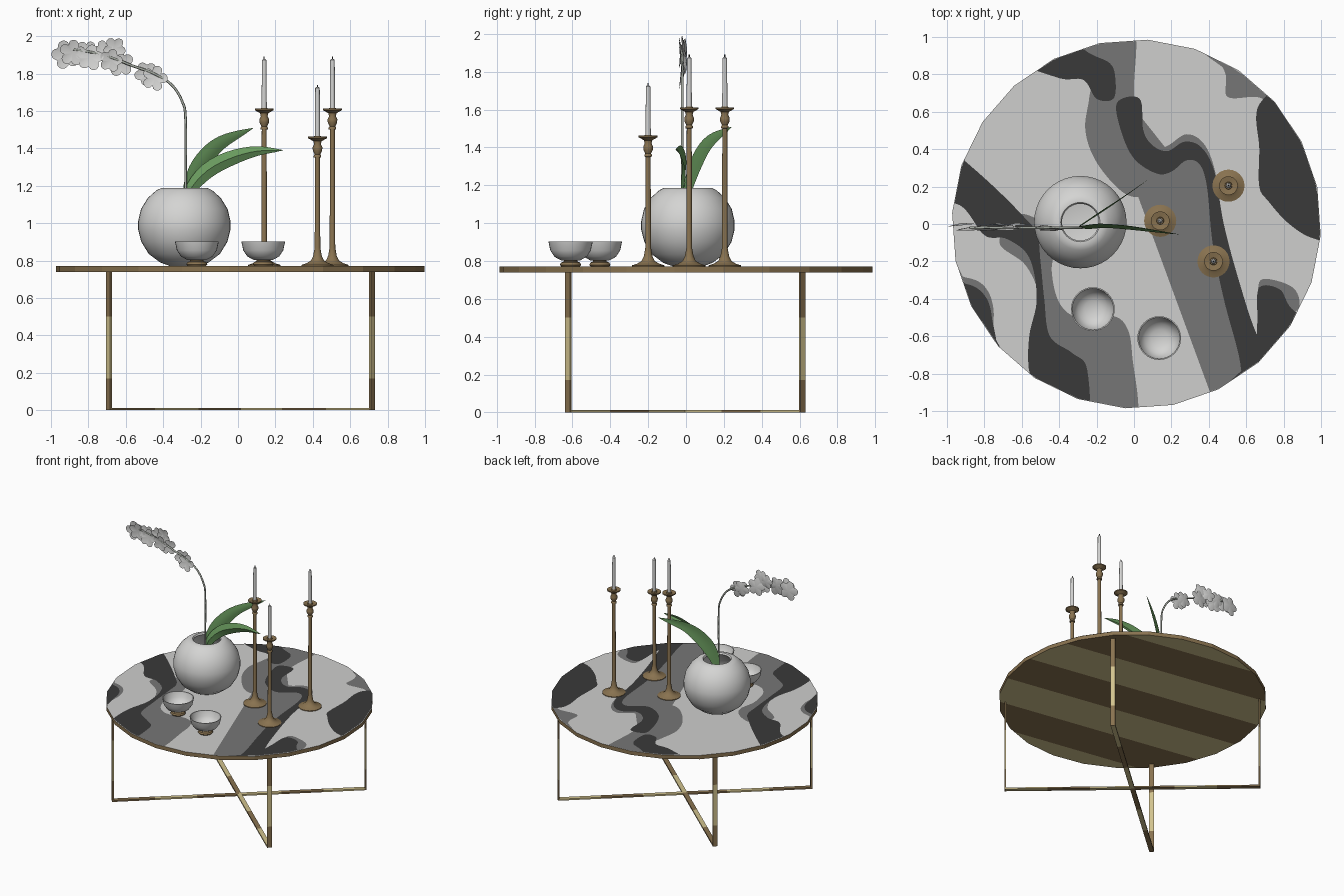
import bpy, bmesh, math
from mathutils import Vector

if "Cube" in bpy.data.objects:
    bpy.data.objects.remove(bpy.data.objects["Cube"])

def mat(name, r, g, b):
    m = bpy.data.materials.new(name)
    m.diffuse_color = (r, g, b, 1)
    m.use_nodes = True
    m.node_tree.nodes["Principled BSDF"].inputs["Base Color"].default_value = m.diffuse_color
    return m

LIGHT = mat("light_marble", .62, .62, .61)
MID = mat("mid_marble", .18, .18, .18)
DARK = mat("dark_marble", .042, .042, .042)
GOLD = mat("dark_gold", .25, .17, .08)
PALE = mat("pale_gold", .64, .54, .27)
WHITE = mat("white_ceramic", .66, .66, .65)
GREEN = mat("leaf_green", .14, .32, .11)
STEM = mat("stem_grey_green", .40, .43, .38)

def finish(name, bm, mats, smooth=None, recalc=True):
    if recalc:
        bmesh.ops.recalc_face_normals(bm, faces=bm.faces[:])
    me = bpy.data.meshes.new(name)
    bm.to_mesh(me)
    bm.free()
    for m in mats:
        me.materials.append(m)
    ob = bpy.data.objects.new(name, me)
    bpy.context.collection.objects.link(ob)
    if smooth:
        bpy.ops.object.select_all(action='DESELECT')
        ob.select_set(True)
        bpy.context.view_layer.objects.active = ob
        bpy.ops.object.shade_smooth_by_angle(angle=math.radians(smooth))
    return ob

def lathe(name, cx, cy, profile, m, n=24, smooth=40):
    bm = bmesh.new()
    rings = [[bm.verts.new((cx + r * math.cos(2 * math.pi * i / n), cy + r * math.sin(2 * math.pi * i / n), z))
              for i in range(n)] for r, z in profile]
    for a, b in zip(rings, rings[1:]):
        for i in range(n):
            j = (i + 1) % n
            bm.faces.new((a[i], a[j], b[j], b[i]))
    bmesh.ops.remove_doubles(bm, verts=bm.verts[:], dist=1e-5)
    return finish(name, bm, [m], smooth)

def spline(pts, t):
    # Catmull-Rom through open list, t in 0..1
    p = [Vector(q) for q in pts]
    p = [2 * p[0] - p[1]] + p + [2 * p[-1] - p[-2]]
    s = min(t * (len(pts) - 1), len(pts) - 1.0001)
    i, f = int(s), s - int(s)
    a, b, c, d = p[i:i + 4]
    return .5 * (2 * b + (c - a) * f + (2 * a - 5 * b + 4 * c - d) * f * f + (3 * b - a - 3 * c + d) * f ** 3)

# ---- round table top: gold rim, striped underside, light marble top
CX, R, N, A0 = .013, .987, 24, math.radians(-3.5)
STEP = 2 * math.pi / N
bm = bmesh.new()
ring = [bm.verts.new((CX + R * math.cos(A0 + i * STEP), R * math.sin(A0 + i * STEP), .74)) for i in range(N)]
base = bm.faces.new(ring)
top = bmesh.ops.extrude_face_region(bm, geom=[base])['geom']
bmesh.ops.translate(bm, verts=[v for v in top if isinstance(v, bmesh.types.BMVert)], vec=(0, 0, .031))
across = Vector((.17, .985, 0))
for k in (-.825, -.495, -.165, .165, .495, .825):
    low = [f for f in bm.faces if f.calc_center_median().z < .741]
    geom = set(low) | {e for f in low for e in f.edges} | {v for f in low for v in f.verts}
    bmesh.ops.bisect_plane(bm, geom=list(geom), plane_co=across * k, plane_no=across)
for f in bm.faces:
    c = f.calc_center_median()
    if c.z > .77:
        f.material_index = 2
    elif c.z < .741:
        f.material_index = round(c.dot(across) / .33) % 2
finish("table_top", bm, [GOLD, PALE, LIGHT])

# ---- marble veins: thin sheets clamped to the table edge
def vein(name, pts, m, z):
    bm = bmesh.new()
    loop, n = pts[-2:] + pts + pts[:2], len(pts)
    vs = []
    for k in range(n * 8):
        p = spline(loop, (2 + k / 8) / (len(loop) - 1))
        x, y = p.x - CX, p.y
        a = math.atan2(y, x)
        lim = .997 * R * math.cos(STEP / 2) / math.cos((a - A0) % STEP - STEP / 2)
        s = min(1, lim / math.hypot(x, y))
        vs.append(bm.verts.new((CX + x * s, y * s, z)))
    f = bm.faces.new(vs)
    f.normal_update()
    if f.normal.z < 0:
        f.normal_flip()
    bmesh.ops.triangulate(bm, faces=[f], ngon_method='EAR_CLIP')
    finish(name, bm, [m], recalc=False)

mids = [
    [(-.3, 1.1), (-.22, .85), (-.24, .67), (-.26, .5), (-.2, .33), (-.06, .17), (.06, .15), (.2, .24), (.31, .23),
     (.34, .1), (.39, -.3), (.44, -.6), (.48, -.9), (.5, -1.1), (.65, -.95), (.58, -.5), (.46, 0), (.44, .25),
     (.38, .42), (.28, .48), (.15, .41), (.03, .5), (0, .7), (-.01, 1.1)],
    [(-.62, .05), (-.48, 0), (-.42, -.1), (-.44, -.25), (-.4, -.42), (-.3, -.5), (-.12, -.49), (-.04, -.55),
     (-.01, -.7), (0, -1.1), (-.35, -1.1), (-.45, -.7), (-.5, -.4), (-.58, -.22), (-.72, -.1)],
    [(-1.1, -.29), (-.88, -.29), (-.78, -.36), (-.75, -.5), (-.8, -.6), (-1.1, -.5)],
    [(.43, 1.0), (.49, .8), (.5, .68), (.65, .68), (.76, .66), (.9, .8)],
    [(.67, -.31), (.75, -.3), (.86, -.35), (.88, -.45), (.78, -.5), (.68, -.45)],
]
darks = [
    [(-.6, .88), (-.42, 1.05), (-.25, .92), (-.13, .86), (-.1, .78), (-.11, .67), (-.2, .67), (-.27, .77), (-.4, .78)],
    [(-.09, .65), (-.07, .5), (0, .35), (.12, .27), (.2, .28), (.28, .34), (.35, .32), (.39, .2), (.42, -.1),
     (.48, -.4), (.56, -.7), (.62, -1), (.8, -.85), (.66, -.6), (.56, -.3), (.48, 0), (.43, .28), (.36, .41),
     (.27, .44), (.18, .39), (.1, .42), (.05, .5), (.03, .67)],
    [(-1.05, .45), (-.92, .35), (-.75, .2), (-.6, .05), (-.52, -.05), (-.5, -.2), (-.48, -.4), (-.45, -.6),
     (-.33, -.69), (-.25, -.78), (-.26, -1.1), (-.5, -1.1), (-.56, -.8), (-.56, -.6), (-.52, -.4), (-.56, -.18),
     (-.68, -.08), (-.8, -.06), (-.93, .1), (-1.15, .15)],
    [(-1.1, -.32), (-.9, -.32), (-.8, -.38), (-.76, -.5), (-.76, -.72), (-1.1, -.65)],
    [(.67, .64), (.67, .4), (.67, .2), (.72, .12), (.83, 0), (.97, -.08), (1.2, -.1), (1.2, .4), (.9, .75)],
    [(.67, -.34), (.78, -.35), (.84, -.45), (1, -.6), (.8, -.85), (.67, -.68), (.66, -.5)],
]
for i, p in enumerate(mids):
    vein(f"mid_vein_{i}", p, MID, .7725)
for i, p in enumerate(darks):
    vein(f"dark_vein_{i}", p, DARK, .774)

# ---- two crossing flat-bar frames with pale bands
def bar(name, a, b, wide, thick):
    a, b = Vector(a), Vector(b)
    d = (b - a).normalized()
    thick = Vector(thick)
    wide = Vector(wide)
    cuts = max(1, round((b - a).length / .33)) if abs(d.z) < .5 else 0
    ts = [k / cuts for k in range(cuts + 1)] if cuts else [0, .17 / .74, .5 / .74, 1]
    bm = bmesh.new()
    rings = [[bm.verts.new(a.lerp(b, t) + wide * s + thick * u) for s, u in ((-1, -1), (1, -1), (1, 1), (-1, 1))]
             for t in ts]
    for k, (p, q) in enumerate(zip(rings, rings[1:])):
        for i in range(4):
            j = (i + 1) % 4
            bm.faces.new((p[i], p[j], q[j], q[i])).material_index = k % 2
    bm.faces.new(rings[0])
    bm.faces.new(rings[-1])
    finish(name, bm, [GOLD, PALE])

for k, sy in enumerate((1, -1)):
    u = Vector((.704, .618 * sy, 0))
    d = u.normalized()
    side = Vector((-d.y, d.x, 0)) * .0175
    c = Vector((CX, -.004, 0))
    for s in (1, -1):
        p = c + u * s
        bar(f"leg_{k}_{s}", p, p + Vector((0, 0, .741)), side, d * .006)
    bar(f"floor_bar_{k}", c - u + Vector((0, 0, .006)), c + u + Vector((0, 0, .006)), side, (0, 0, .006))

# ---- round vase
lathe("vase", -.287, .01, [(0, .772), (.08, .772), (.13, .79), (.19, .835), (.23, .90), (.247, .965), (.247, 1.01),
      (.232, 1.075), (.195, 1.135), (.15, 1.175), (.125, 1.187), (.105, 1.187), (.098, 1.175), (.15, 1.13),
      (.21, 1.05), (.22, .96), (.17, .85), (0, .80)], WHITE, 40)

# ---- two bowls on gold feet
for i, (x, y) in enumerate(((-.22, -.455), (.135, -.61))):
    lathe(f"bowl_foot_{i}", x, y, [(0, .772), (.05, .772), (.056, .78), (.05, .792), (.036, .797), (.036, .808), (0, .808)], GOLD)
    lathe(f"bowl_{i}", x, y, [(0, .802), (.05, .803), (.085, .822), (.107, .855), (.117, .902), (.111, .902),
          (.1, .86), (.078, .831), (.045, .814), (0, .81)], WHITE, 32)

# ---- three candlesticks with candles
for i, (x, y, h) in enumerate(((.14, .017, 1.61), (.505, .205, 1.61), (.425, -.2, 1.46))):
    lathe(f"candlestick_{i}", x, y, [(0, .772), (.086, .772), (.086, .777), (.06, .785), (.035, .80), (.023, .825),
          (.015, .87), (.013, h - .11), (.02, h - .108), (.02, h - .1), (.015, h - .092), (.025, h - .072),
          (.026, h - .055), (.018, h - .038), (.022, h - .022), (.05, h - .006), (.05, h + .002), (.02, h - .004),
          (.018, h + .006), (0, h + .006)], GOLD)
    lathe(f"candle_{i}", x, y, [(0, h), (.014, h), (.012, h + .262), (.006, h + .268), (0, h + .268)], WHITE, 16)
    lathe(f"wick_{i}", x, y, [(0, h + .265), (.003, h + .265), (.003, h + .28), (0, h + .28)], DARK, 8)

# ---- two arching leaves, folded along the rib
def leaf(name, pts, width, fold):
    bm = bmesh.new()
    rows = []
    flat = Vector((pts[-1][0] - pts[0][0], pts[-1][1] - pts[0][1], 0)).normalized()
    out = Vector((flat.y, -flat.x, 0))
    for k in range(17):
        t = k / 16
        p = spline(pts, t)
        tan = (spline(pts, min(t + .02, 1)) - spline(pts, max(t - .02, 0))).normalized()
        w = width * max(.02, math.sin(math.pi * (.08 + .92 * t)) ** .8)
        up = out.cross(tan).normalized()
        rows.append([bm.verts.new(p + up * w * s + out * fold * w * (1 - abs(s))) for s in (-1, -.5, 0, .5, 1)])
    for a, b in zip(rows, rows[1:]):
        for i in range(4):
            bm.faces.new((a[i], a[i + 1], b[i + 1], b[i]))
    finish(name, bm, [GREEN], 50)

leaf("low_leaf", [(-.28, -.015, 1.10), (-.24, -.01, 1.2), (-.15, 0, 1.29), (-.03, -.01, 1.35), (.1, -.03, 1.385),
     (.24, -.055, 1.39)], .042, .5)
leaf("high_leaf", [(-.28, -.005, 1.10), (-.25, .02, 1.22), (-.19, .06, 1.33), (-.09, .125, 1.43), (.08, .24, 1.508)],
     .052, .15)

# ---- arching flower stem
path = [(-.28, -.02, .85), (-.28, -.02, 1.2), (-.28, -.02, 1.55), (-.298, -.02, 1.65), (-.355, -.02, 1.74),
        (-.45, -.02, 1.80), (-.56, -.02, 1.84), (-.72, -.02, 1.90), (-.88, -.02, 1.93)]
cu = bpy.data.curves.new("flower_stem", 'CURVE')
cu.dimensions = '3D'
cu.bevel_depth = .007
cu.bevel_resolution = 1
cu.use_fill_caps = True
sp = cu.splines.new('POLY')
sp.points.add(40)
for k, pt in enumerate(sp.points):
    pt.co = (*spline(path, k / 40), 1)
cu.materials.append(STEM)
bpy.context.collection.objects.link(bpy.data.objects.new("flower_stem", cu))

# ---- flat five-petal flowers facing the front
blooms = [(-.445, 1.775, .066), (-.49, 1.80, .062), (-.63, 1.855, .07), (-.68, 1.87, .06), (-.66, 1.935, .058),
          (-.72, 1.92, .055), (-.79, 1.885, .068), (-.81, 1.915, .06), (-.92, 1.90, .075), (-.885, 1.91, .068)]
for i, (x, z, r) in enumerate(blooms):
    bm = bmesh.new()
    y = -.03 + .012 * (i % 3)
    mid = bm.verts.new((x, y + .012, z))
    vs = []
    for k in range(40):
        a = k * math.pi / 20
        q = r * (.62 + .42 * abs(math.cos(2.5 * a + i)) ** .6)
        vs.append(bm.verts.new((x + q * math.cos(a), y + .1 * q * math.sin(a + i), z + q * math.sin(a))))
    for k in range(40):
        bm.faces.new((mid, vs[k], vs[(k + 1) % 40]))
    finish(f"flower_{i}", bm, [WHITE], 60)
